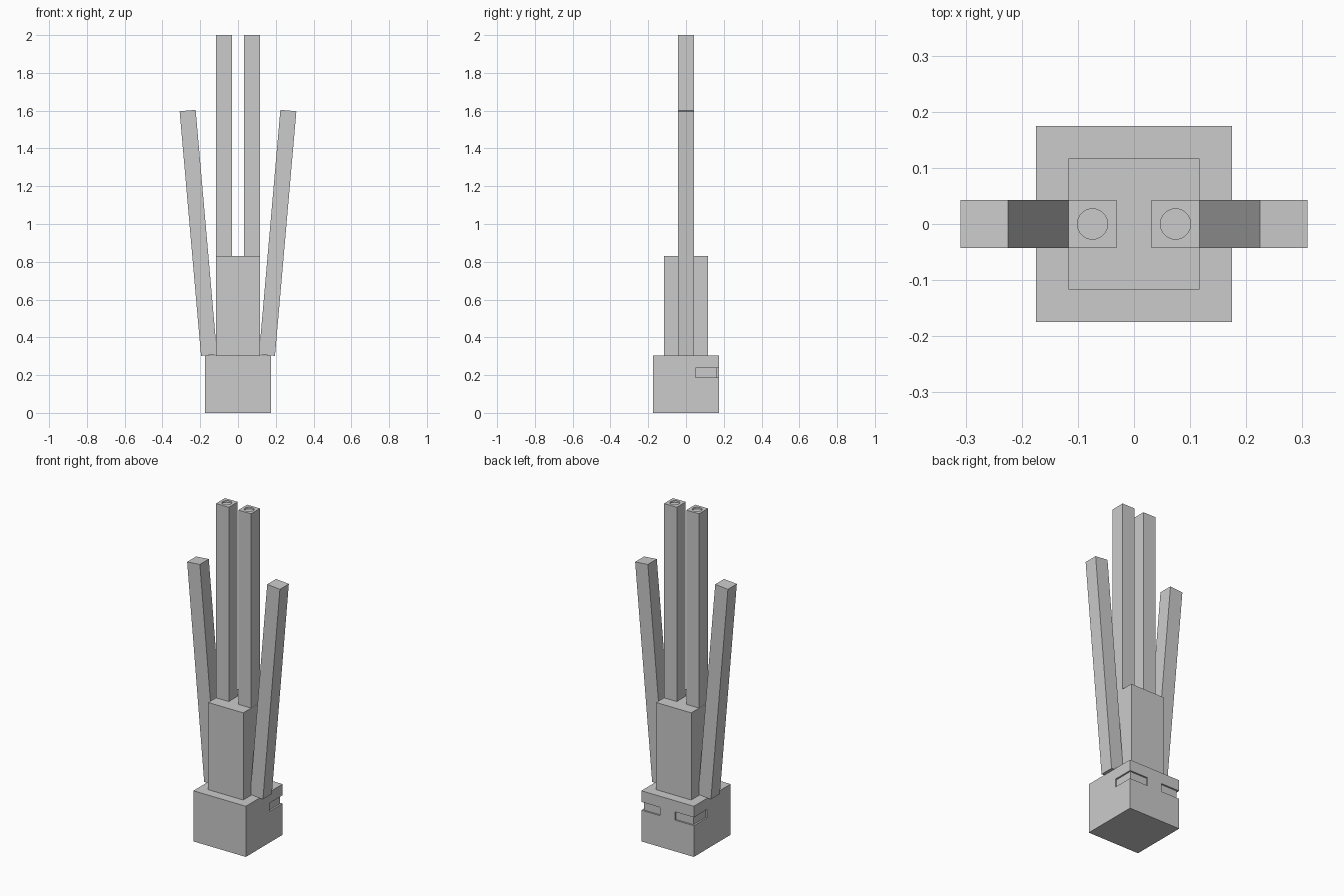
import bpy
import bmesh
from math import radians
from mathutils import Matrix, Vector

default_cube = bpy.data.objects.get("Cube")
if default_cube:
    bpy.data.objects.remove(default_cube, do_unlink=True)

# Single flat material
grey = bpy.data.materials.new("plain grey")
grey.use_nodes = True
colour = (0.6, 0.6, 0.6, 1)
grey.diffuse_color = colour
grey.node_tree.nodes["Principled BSDF"].inputs["Base Color"].default_value = colour


def finish(bm, name):
    bmesh.ops.recalc_face_normals(bm, faces=bm.faces)
    mesh = bpy.data.meshes.new(name)
    bm.to_mesh(mesh)
    bm.free()
    mesh.materials.append(grey)
    obj = bpy.data.objects.new(name, mesh)
    bpy.context.collection.objects.link(obj)
    return obj


def box(name, size, centre, tilt=0):
    bm = bmesh.new()
    matrix = (Matrix.Translation(centre) @ Matrix.Rotation(radians(tilt), 4, 'Y')
              @ Matrix.Diagonal((*size, 1)))
    bmesh.ops.create_cube(bm, size=1, matrix=matrix)
    return finish(bm, name)


def peg(name, radius, depth, centre):
    bm = bmesh.new()
    bmesh.ops.create_cone(bm, cap_ends=True, segments=32, radius1=radius, radius2=radius,
                          depth=depth, matrix=Matrix.Translation(centre))
    return finish(bm, name)


def cut(target, cutter):
    cutter.hide_render = True
    cutter.hide_set(True)
    mod = target.modifiers.new(cutter.name, 'BOOLEAN')
    mod.operation = 'DIFFERENCE'
    mod.solver = 'EXACT'
    mod.object = cutter
    # Apply the cut, then drop the helper
    bpy.context.view_layer.update()
    graph = bpy.context.evaluated_depsgraph_get()
    result = bpy.data.meshes.new_from_object(target.evaluated_get(graph))
    target.modifiers.clear()
    target.data = result
    bpy.data.objects.remove(cutter, do_unlink=True)


HEAD, HEAD_TOP = 0.35, 0.305
TORSO, TORSO_TOP = 0.234, 0.83
LIMB = 0.085
RECESS = 0.01

head = box("head", (HEAD, HEAD, HEAD_TOP), (0, 0, HEAD_TOP / 2))
box("torso", (TORSO, TORSO, TORSO_TOP - HEAD_TOP), (0, 0, (TORSO_TOP + HEAD_TOP) / 2))

for side, label in ((1, "left"), (-1, "right")):
    # Shallow eye slot wrapping round the rear corner of the head
    edge = HEAD / 2
    for part, size, centre in (
            ("rear", (0.225, 0.1, 0.05), (side * 0.1625, edge - RECESS + 0.05, 0.213)),
            ("side", (0.1, 0.225, 0.05), (side * (edge - RECESS + 0.05), 0.1625, 0.213))):
        cut(head, box(label + "_eye_cutter_" + part, size, centre))

    # Upright leg with a round socket in its end
    leg = box(label + "_leg", (LIMB, LIMB, 2 - TORSO_TOP),
              (side * 0.074, 0, 1 + TORSO_TOP / 2))
    cut(leg, peg(label + "_socket_cutter", 0.027, 2 * RECESS, (side * 0.074, 0, 2)))

    # Arm leaning outwards
    box(label + "_arm", (LIMB, LIMB, 1.3), (side * 0.21, 0, 0.953), side * 5)
